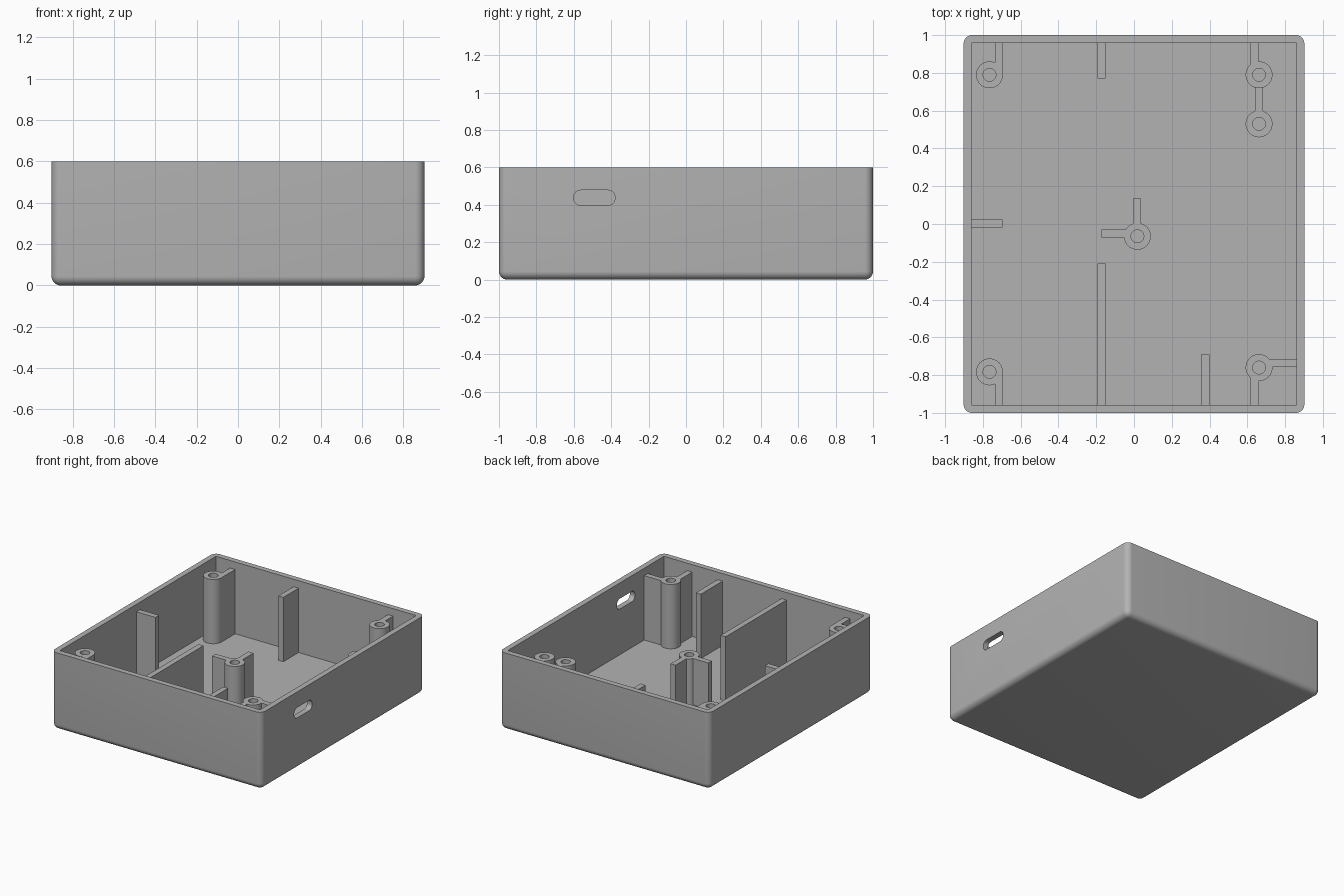
import bpy
import bmesh
from mathutils import Matrix, Vector

if "Cube" in bpy.data.objects:
    bpy.data.objects.remove(bpy.data.objects["Cube"], do_unlink=True)

# One plain grey plastic
GREY = (0.45, 0.45, 0.45, 1)
plastic = bpy.data.materials.new("grey plastic")
plastic.use_nodes = True
plastic.diffuse_color = GREY
plastic.node_tree.nodes["Principled BSDF"].inputs["Base Color"].default_value = GREY

HALF_X, HALF_Y, HEIGHT = 0.902, 1.0, 0.6
WALL = 0.043
IN_X, IN_Y = HALF_X - WALL, HALF_Y - WALL
SUNK = WALL - 0.01          # parts start a little inside the floor
TALL, LOW = 0.542, 0.403    # the two support heights
POST_R, HOLE_R = 0.071, 0.034
RIB = 0.043


def make(name, bm):
    bmesh.ops.recalc_face_normals(bm, faces=bm.faces)
    mesh = bpy.data.meshes.new(name)
    bm.to_mesh(mesh)
    bm.free()
    mesh.materials.append(plastic)
    obj = bpy.data.objects.new(name, mesh)
    bpy.context.collection.objects.link(obj)
    return obj


def box_mesh(x0, x1, y0, y1, z0, z1):
    bm = bmesh.new()
    size = Vector((x1 - x0, y1 - y0, z1 - z0))
    centre = Vector((x0 + x1, y0 + y1, z0 + z1)) / 2
    bmesh.ops.create_cube(bm, size=1, matrix=Matrix.LocRotScale(centre, None, size))
    return bm


def box(name, *bounds):
    return make(name, box_mesh(*bounds))


def cylinder(name, x, y, radius, z0, z1, sides=48):
    bm = bmesh.new()
    bmesh.ops.create_cone(bm, cap_ends=True, segments=sides, radius1=radius, radius2=radius,
                          depth=z1 - z0, matrix=Matrix.Translation((x, y, (z0 + z1) / 2)))
    return make(name, bm)


def combine(target, other, operation):
    """Apply a boolean and discard the helper."""
    mod = target.modifiers.new("boolean", 'BOOLEAN')
    mod.operation = operation
    mod.solver = 'EXACT'
    mod.object = other
    bpy.context.view_layer.objects.active = target
    bpy.ops.object.modifier_apply(modifier=mod.name)
    bpy.data.objects.remove(other, do_unlink=True)


def finish(obj):
    bpy.ops.object.select_all(action='DESELECT')
    obj.select_set(True)
    bpy.context.view_layer.objects.active = obj
    bpy.ops.object.shade_smooth_by_angle(angle=0.55)


# Tray: rounded sides and bottom, sharp open rim
bm = box_mesh(-HALF_X, HALF_X, -HALF_Y, HALF_Y, 0, HEIGHT)
rounded = [e for e in bm.edges if min(v.co.z for v in e.verts) < 0.01]
bmesh.ops.bevel(bm, geom=rounded, offset=0.045, segments=8, profile=0.5, affect='EDGES')
tray = make("tray", bm)
combine(tray, box("cavity", -IN_X, IN_X, -IN_Y, IN_Y, WALL, 1), 'DIFFERENCE')

# Rounded port slot through the left wall
bm = box_mesh(HALF_X - 0.1, HALF_X + 0.1, -0.6, -0.38, 0.398, 0.478)
along = [e for e in bm.edges if abs(e.verts[0].co.x - e.verts[1].co.x) > 0.1]
bmesh.ops.bevel(bm, geom=along, offset=0.036, segments=8, profile=0.5, affect='EDGES')
combine(tray, make("slot", bm), 'DIFFERENCE')
finish(tray)


def post(name, x, y, top, ribs):
    """Screw post with joined ribs (x0, x1, y0, y1) and a hole down to the floor."""
    obj = cylinder(name, x, y, POST_R, SUNK, top)
    for rib in ribs:
        combine(obj, box("rib", *rib, SUNK, top), 'UNION')
    combine(obj, cylinder("hole", x, y, HOLE_R, 0, 1, 32), 'DIFFERENCE')
    finish(obj)


END_X, END_Y = IN_X + 0.01, IN_Y + 0.01   # ribs run slightly into the walls
EDGE = -0.765 + POST_R
post("back_right_post", -0.765, 0.79, TALL, [(EDGE - RIB, EDGE, 0.79, END_Y)])
post("front_right_post", -0.765, -0.783, TALL, [(EDGE - RIB, EDGE, -END_Y, -0.783)])
post("back_left_post", 0.662, 0.79, TALL, [(0.617, 0.617 + RIB, 0.79, END_Y)])
post("front_left_post", 0.662, -0.76, TALL, [(0.617, 0.617 + RIB, -END_Y, -0.76),
                                             (0.662, END_X, -0.758, -0.758 + RIB)])
post("inner_left_post", 0.662, 0.53, LOW, [(0.64, 0.64 + RIB, 0.53, 0.725)])
post("centre_post", 0.018, -0.065, LOW, [(-0.005, -0.005 + RIB, -0.065, 0.135),
                                         (-0.172, 0.018, -0.071, -0.071 + RIB)])

# Free-standing support ribs against the walls
for name, bounds in {
    "back_rib": (-0.193, -0.193 + RIB, 0.77, END_Y),
    "long_front_rib": (-0.193, -0.193 + RIB, -END_Y, -0.21),
    "short_front_rib": (0.356, 0.356 + RIB, -END_Y, -0.69),
    "right_rib": (-END_X, -0.695, -0.018, -0.018 + RIB),
}.items():
    box(name, *bounds, SUNK, TALL)
